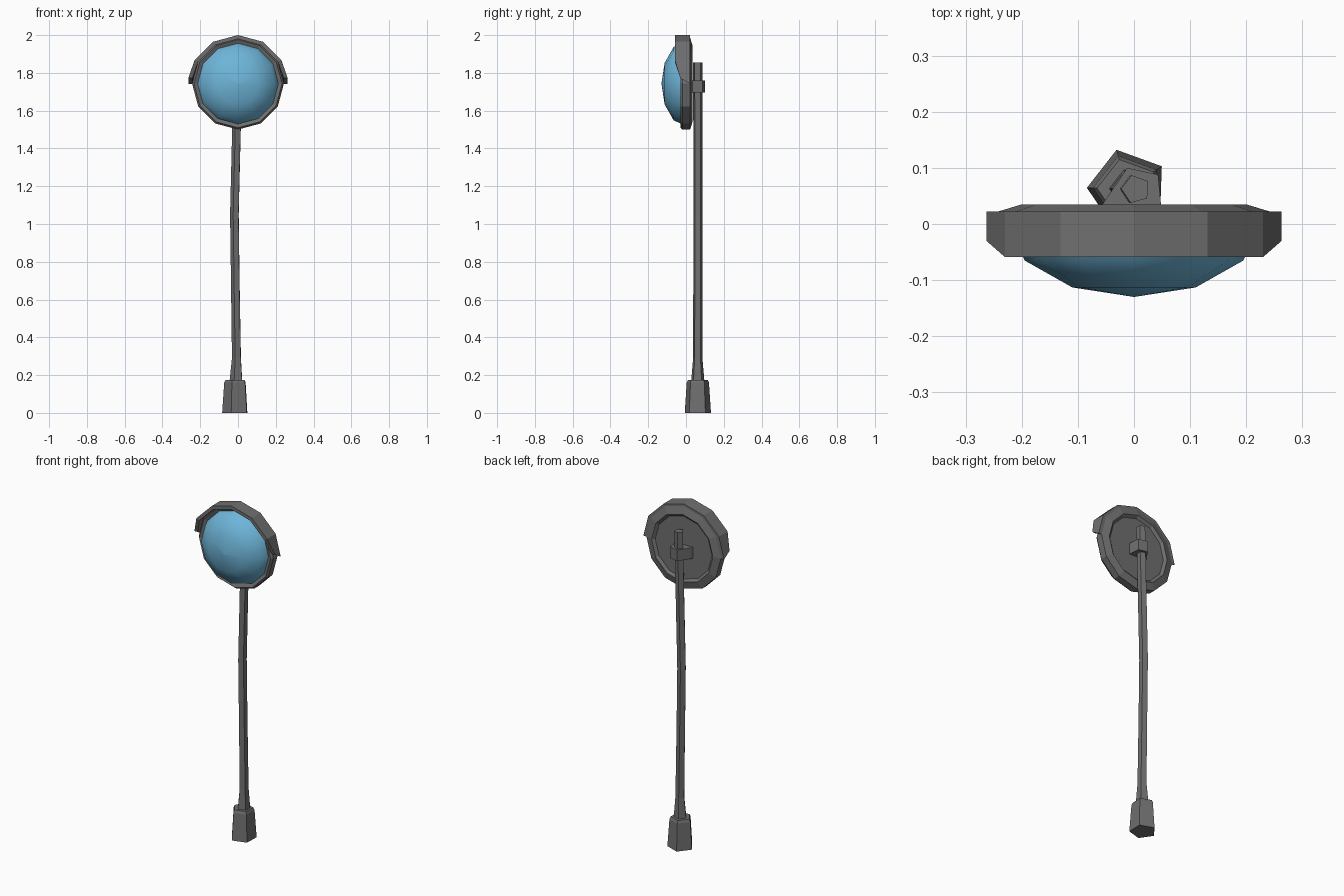
import bpy, bmesh
from math import sin, cos, pi, radians

cube = bpy.data.objects.get("Cube")
if cube:
    bpy.data.objects.remove(cube, do_unlink=True)


def material(name, color, rough):
    m = bpy.data.materials.new(name)
    m.use_nodes = True
    m.diffuse_color = (*color, 1)
    bsdf = m.node_tree.nodes["Principled BSDF"]
    bsdf.inputs["Base Color"].default_value = (*color, 1)
    bsdf.inputs["Roughness"].default_value = rough
    return m


METAL = material("grey metal", (0.16, 0.16, 0.16), 0.7)
GLASS = material("blue glass", (0.155, 0.46, 0.69), 0.4)


def loft(name, rings, mat, caps=(True, True), smooth=False):
    """Skin a row of matching closed cross-sections."""
    bm = bmesh.new()
    rows = [[bm.verts.new(p) for p in ring] for ring in rings]
    for a, b in zip(rows, rows[1:]):
        for i in range(len(a)):
            j = (i + 1) % len(a)
            bm.faces.new((a[i], a[j], b[j], b[i]))
    for row, cap in zip((rows[0], rows[-1]), caps):
        if cap:
            bm.faces.new(row)
    bmesh.ops.remove_doubles(bm, verts=bm.verts, dist=0.0001)
    bmesh.ops.recalc_face_normals(bm, faces=bm.faces)
    mesh = bpy.data.meshes.new(name)
    bm.to_mesh(mesh)
    bm.free()
    mesh.materials.append(mat)
    for f in mesh.polygons:
        f.use_smooth = smooth
    obj = bpy.data.objects.new(name, mesh)
    bpy.context.collection.objects.link(obj)
    return obj


def pentagon(x, z, r, y=0.062):
    angles = [radians(34 + 72 * i) for i in range(5)]
    return [(x + r * cos(a), y + r * sin(a), z) for a in angles]


CENTRE_Z, SIDES = 1.743, 12


def disc_ring(r, y):
    angles = [2 * pi * i / SIDES for i in range(SIDES)]
    return [(r * cos(a), y, CENTRE_Z + r * sin(a)) for a in angles]


# Tapered foot
loft("base", [pentagon(-0.011, 0, 0.073), pentagon(-0.011, 0.16, 0.062),
              pentagon(-0.011, 0.175, 0.055)], METAL)

# Slightly bent post, flared where it meets the foot
post = [(-0.008, 0.165, 0.037), (-0.006, 0.29, 0.026), (-0.012, 0.68, 0.025),
        (-0.017, 1.05, 0.025), (-0.006, 1.5, 0.025), (0.003, 1.855, 0.026)]
loft("post", [pentagon(*p) for p in post], METAL)

# Clamp joining the post to the mirror back
outline = [(-0.065, 0.015), (-0.055, 0.037), (-0.012, 0.1),
           (0.043, 0.088), (0.05, 0.015)]
loft("clamp", [[(x, y, z) for x, y in outline] for z in (1.695, 1.76)], METAL)

# Round housing with a recessed back panel and bevelled rim
rim = [(0.185, 0.022), (0.2, 0.035), (0.243, 0.022), (0.243, -0.018),
       (0.233, -0.03), (0.211, -0.02)]
loft("mirror_housing", [disc_ring(*p) for p in rim], METAL)

# Bulging mirror
dome = [(0.215, -0.018), (0.195, -0.065), (0.11, -0.113), (0.0001, -0.13)]
loft("mirror_glass", [disc_ring(*p) for p in dome], GLASS, (False, True), True)

# Hood over the upper half, cut back at both ends
half = [(0.263, 1.742, -0.03), (0.23, 1.868, -0.059), (0.131, 1.965, -0.059)]
arc = half + [(0, 2.0, -0.059)] + [(-x, z, y) for x, z, y in reversed(half)]
sections = []
for x, z, front in arc:
    k = 0.92
    xi, zi = x * k, CENTRE_Z + (z - CENTRE_Z) * k
    lift = 0.03 if abs(x) > 0.25 else 0
    sections.append([(x, 0.022, z), (x, front, z + lift),
                     (xi, front, zi + lift), (xi, 0.022, zi)])
loft("hood", sections, METAL)
